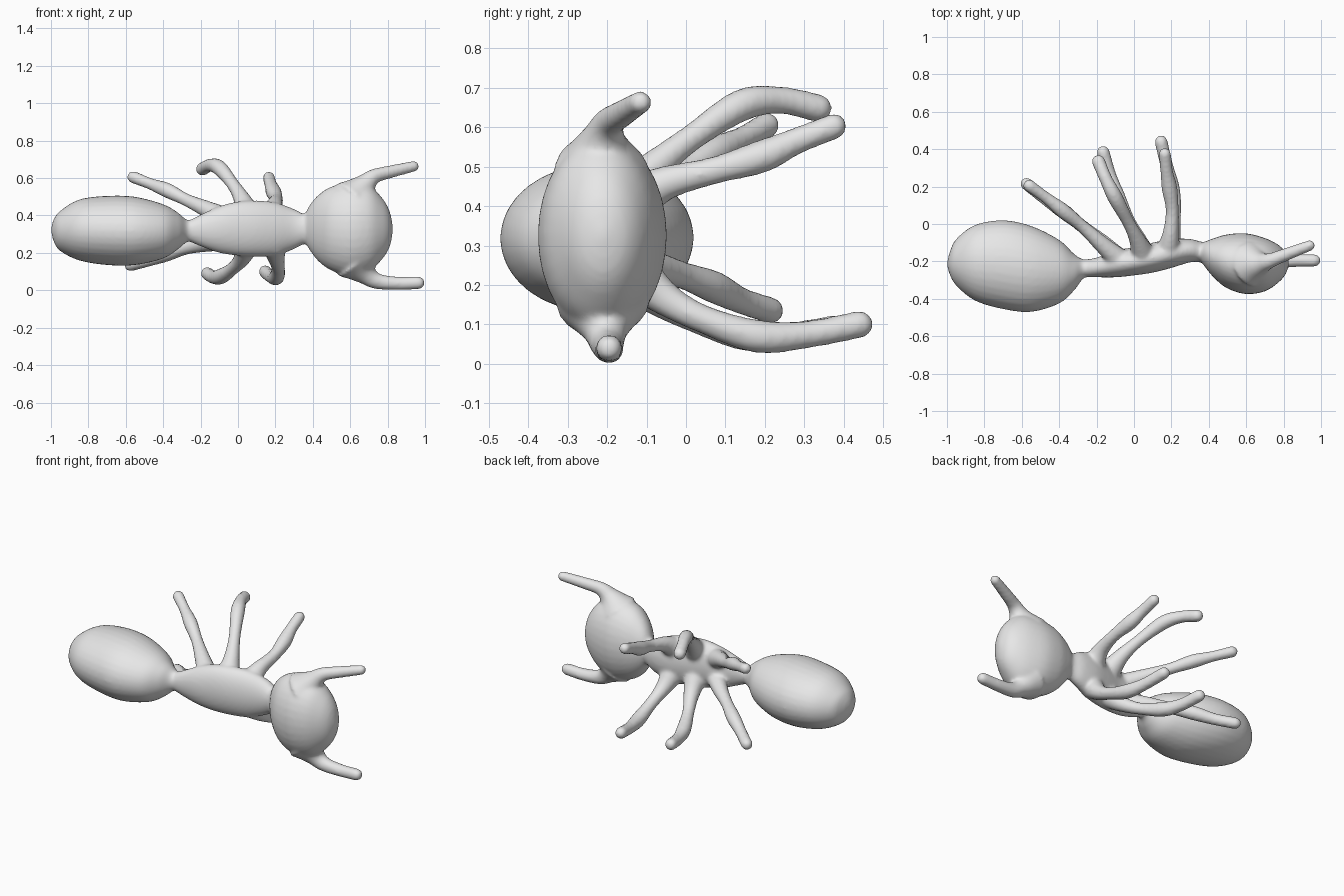
import bpy, bmesh, math
from mathutils import Vector

if "Cube" in bpy.data.objects:
    bpy.data.objects.remove(bpy.data.objects["Cube"])

SIDES = 32
ANGLES = [2 * math.pi * i / SIDES for i in range(SIDES)]

chitin = bpy.data.materials.new("plain_grey")
chitin.diffuse_color = (0.8, 0.8, 0.8, 1)
chitin.use_nodes = True
chitin.node_tree.nodes["Principled BSDF"].inputs["Base Color"].default_value = chitin.diffuse_color


def spline(points, steps):
    """Catmull-Rom interpolation through tuples of any length."""
    pts = [Vector(p) for p in points]
    pts = [2 * pts[0] - pts[1]] + pts + [2 * pts[-1] - pts[-2]]
    out = []
    for a, b, c, d in zip(pts, pts[1:], pts[2:], pts[3:]):
        for i in range(steps):
            t = i / steps
            out.append(0.5 * (2 * b + (c - a) * t + (2 * a - 5 * b + 4 * c - d) * t ** 2
                              + (3 * b - a - 3 * c + d) * t ** 3))
    return out + [pts[-2]]


def loft(name, rings):
    """Closed skin over a row of rings."""
    bm = bmesh.new()
    loops = [[bm.verts.new(v) for v in ring] for ring in rings]
    for r, s in zip(loops, loops[1:]):
        for i in range(SIDES):
            j = (i + 1) % SIDES
            bm.faces.new((r[i], r[j], s[j], s[i]))
    bm.faces.new(loops[0][::-1])
    bm.faces.new(loops[-1])
    bmesh.ops.recalc_face_normals(bm, faces=bm.faces)
    mesh = bpy.data.meshes.new(name)
    bm.to_mesh(mesh)
    bm.free()
    mesh.materials.append(chitin)
    obj = bpy.data.objects.new(name, mesh)
    bpy.context.collection.objects.link(obj)
    return obj


def body(name, stations):
    """Stations along x: (x, y low, y high, z low, z high)."""
    rings = []
    for x, y0, y1, z0, z1 in spline(stations, 5):
        ry, rz = max((y1 - y0) / 2, 0.004), max((z1 - z0) / 2, 0.004)
        rings.append([(x, (y0 + y1) / 2 + ry * math.cos(a), (z0 + z1) / 2 + rz * math.sin(a))
                      for a in ANGLES])
    return loft(name, rings)


def limb(name, points):
    """Round-tipped tube through (x, y, z, radius) points."""
    path = [(p.to_3d(), p[3]) for p in spline(points, 6)]
    end, r = path[-1]
    way = (end - path[-2][0]).normalized()
    path += [(end + way * r * math.sin(t), r * math.cos(t)) for t in (0.4, 0.8, 1.2, 1.5)]
    rings, old, quat = [], None, None
    for i, (c, rad) in enumerate(path):
        t = (path[min(i + 1, len(path) - 1)][0] - path[max(i - 1, 0)][0]).normalized()
        quat = old.rotation_difference(t) @ quat if old else t.to_track_quat('Z', 'Y')
        old = t
        rings.append([c + quat @ Vector((rad * math.cos(a), rad * math.sin(a), 0))
                      for a in ANGLES])
    return loft(name, rings)


parts = []

# Abdomen, thorax and head
parts.append(body("abdomen", [
    (-1.0, -.22, -.21, .32, .33), (-.985, -.27, -.15, .26, .38), (-.95, -.33, -.08, .21, .425),
    (-.85, -.41, -.005, .16, .485), (-.7, -.455, .02, .135, .505), (-.55, -.47, -.01, .135, .50),
    (-.4, -.425, -.085, .17, .46), (-.32, -.355, -.16, .22, .415), (-.27, -.29, -.19, .26, .375),
    (-.22, -.28, -.19, .265, .38)]))
parts.append(body("thorax", [
    (-.27, -.285, -.19, .265, .37), (-.2, -.285, -.18, .235, .405), (-.1, -.285, -.14, .20, .45),
    (0, -.275, -.125, .185, .475), (.1, -.26, -.10, .18, .48), (.2, -.235, -.08, .185, .47),
    (.3, -.205, -.08, .22, .435), (.36, -.205, -.095, .25, .405), (.42, -.22, -.1, .25, .40)]))
parts.append(body("head", [
    (.345, -.18, -.12, .28, .37), (.38, -.23, -.095, .22, .45), (.43, -.29, -.075, .155, .51),
    (.5, -.345, -.055, .105, .555), (.6, -.375, -.05, .075, .575), (.7, -.36, -.075, .10, .56),
    (.77, -.315, -.11, .165, .495), (.81, -.27, -.15, .23, .425), (.828, -.22, -.2, .31, .345)]))

# Antennae
parts.append(limb("upper_antenna", [
    (.63, -.215, .50, .12), (.68, -.21, .565, .062), (.73, -.195, .61, .04),
    (.82, -.16, .635, .034), (.94, -.115, .663, .029)]))
parts.append(limb("lower_antenna", [
    (.63, -.21, .15, .12), (.68, -.205, .09, .062), (.74, -.2, .05, .043),
    (.85, -.195, .037, .036), (.965, -.195, .04, .034)]))

# Legs, three on each side of the thorax
legs = {
    "upper_hind_leg": [(-.08, -.19, .39, .06), (-.17, -.11, .435, .045), (-.28, -.01, .485, .034),
                       (-.38, .07, .535, .04), (-.47, .14, .57, .031), (-.56, .205, .605, .033)],
    "upper_middle_leg": [(.05, -.17, .41, .07), (.02, -.09, .49, .045), (-.03, .01, .57, .034),
                         (-.10, .14, .655, .041), (-.15, .24, .668, .035), (-.19, .335, .648, .036)],
    "upper_front_leg": [(.18, -.15, .40, .07), (.195, -.06, .455, .045), (.205, .07, .49, .035),
                        (.19, .19, .525, .042), (.175, .28, .565, .034), (.165, .375, .602, .033)],
    "lower_hind_leg": [(-.08, -.19, .27, .06), (-.17, -.10, .25, .045), (-.28, -.01, .225, .035),
                       (-.38, .07, .195, .041), (-.48, .14, .16, .034), (-.575, .215, .135, .034)],
    "lower_middle_leg": [(.05, -.17, .25, .07), (.02, -.08, .17, .045), (-.03, .02, .115, .035),
                         (-.09, .15, .075, .042), (-.13, .26, .07, .036), (-.165, .385, .09, .035)],
    "lower_front_leg": [(.19, -.15, .25, .07), (.205, -.06, .17, .045), (.215, .04, .115, .036),
                        (.205, .18, .07, .042), (.175, .31, .075, .035), (.145, .44, .10, .035)],
}
parts += [limb(name, points) for name, points in legs.items()]

# Fuse everything into one soft skin
bpy.ops.object.select_all(action='DESELECT')
for obj in parts:
    obj.select_set(True)
bpy.context.view_layer.objects.active = parts[1]
bpy.ops.object.join()
ant = bpy.context.object
ant.name = "ant"
remesh = ant.modifiers.new("fuse", 'REMESH')
remesh.mode = 'VOXEL'
remesh.voxel_size = 0.01
remesh.use_smooth_shade = True
soften = ant.modifiers.new("soften", 'SMOOTH')
soften.factor = 0.5
soften.iterations = 8
